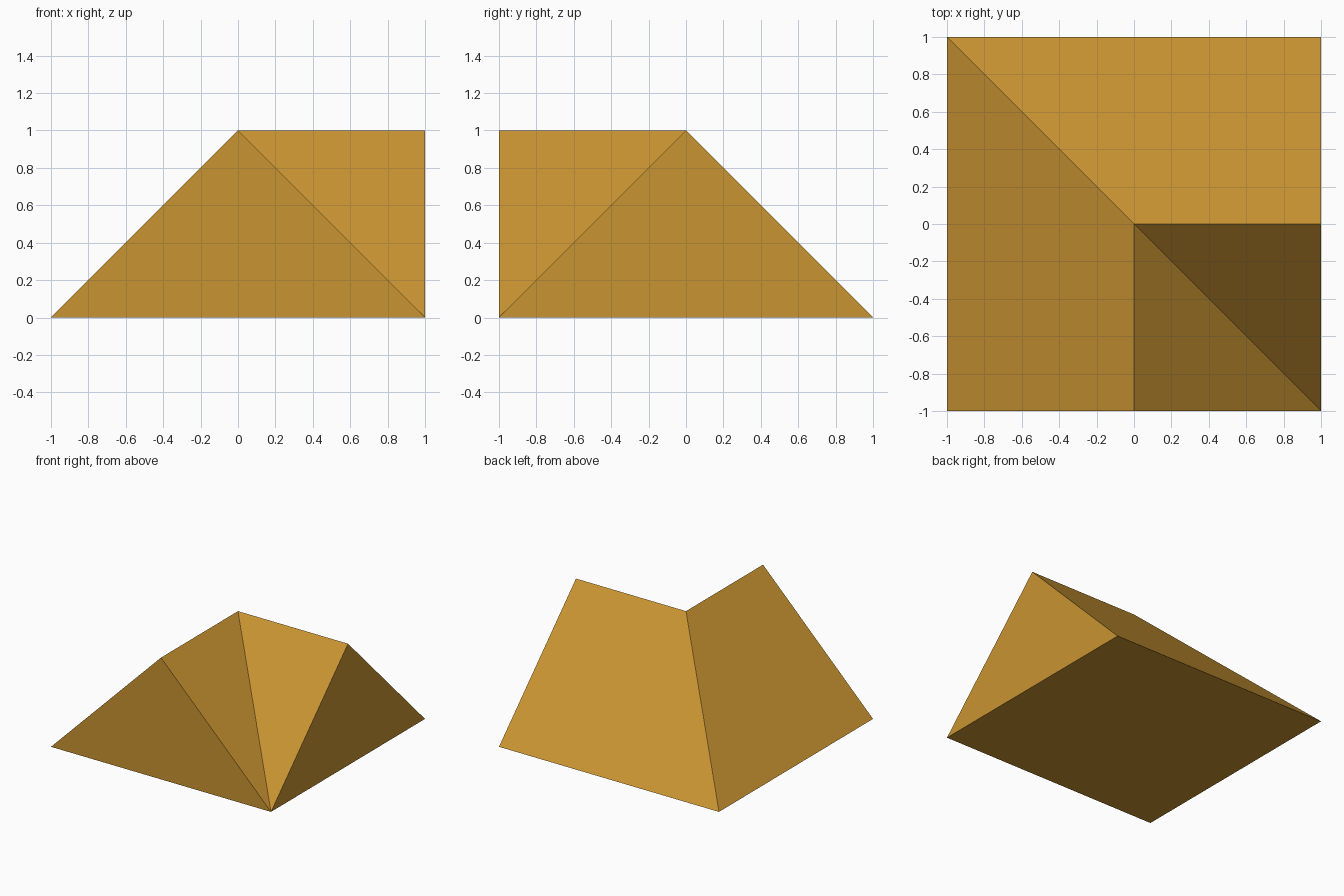
import bpy
import bmesh

default = bpy.data.objects.get("Cube")
if default:
    bpy.data.objects.remove(default, do_unlink=True)

# Single ochre colour
ochre = bpy.data.materials.new("ochre")
ochre.use_nodes = True
colour = (0.59, 0.295, 0.032, 1.0)
ochre.diffuse_color = colour
ochre.node_tree.nodes["Principled BSDF"].inputs["Base Color"].default_value = colour

# Named corners of the L-shaped roof corner
points = {
    "back_right": (-1, 1, 0),
    "back_left": (1, 1, 0),
    "front_left": (1, -1, 0),
    "front_right": (-1, -1, 0),
    "peak": (0, 0, 1),
    "front_ridge": (0, -1, 1),
    "side_ridge": (1, 0, 1),
}

faces = [
    ("front_right", "back_right", "back_left", "front_left"),  # base
    ("front_right", "front_ridge", "peak", "back_right"),      # outer side slope
    ("back_right", "peak", "side_ridge", "back_left"),         # outer back slope
    ("front_right", "front_left", "front_ridge"),              # front gable
    ("front_left", "back_left", "side_ridge"),                 # side gable
    ("front_left", "peak", "front_ridge"),                     # valley, side facing
    ("front_left", "side_ridge", "peak"),                      # valley, front facing
]

bm = bmesh.new()
verts = {name: bm.verts.new(co) for name, co in points.items()}
for corners in faces:
    bm.faces.new([verts[c] for c in corners])
bmesh.ops.recalc_face_normals(bm, faces=bm.faces[:])

mesh = bpy.data.meshes.new("roof_corner")
bm.to_mesh(mesh)
bm.free()
mesh.materials.append(ochre)
roof = bpy.data.objects.new("roof_corner", mesh)
bpy.context.collection.objects.link(roof)
